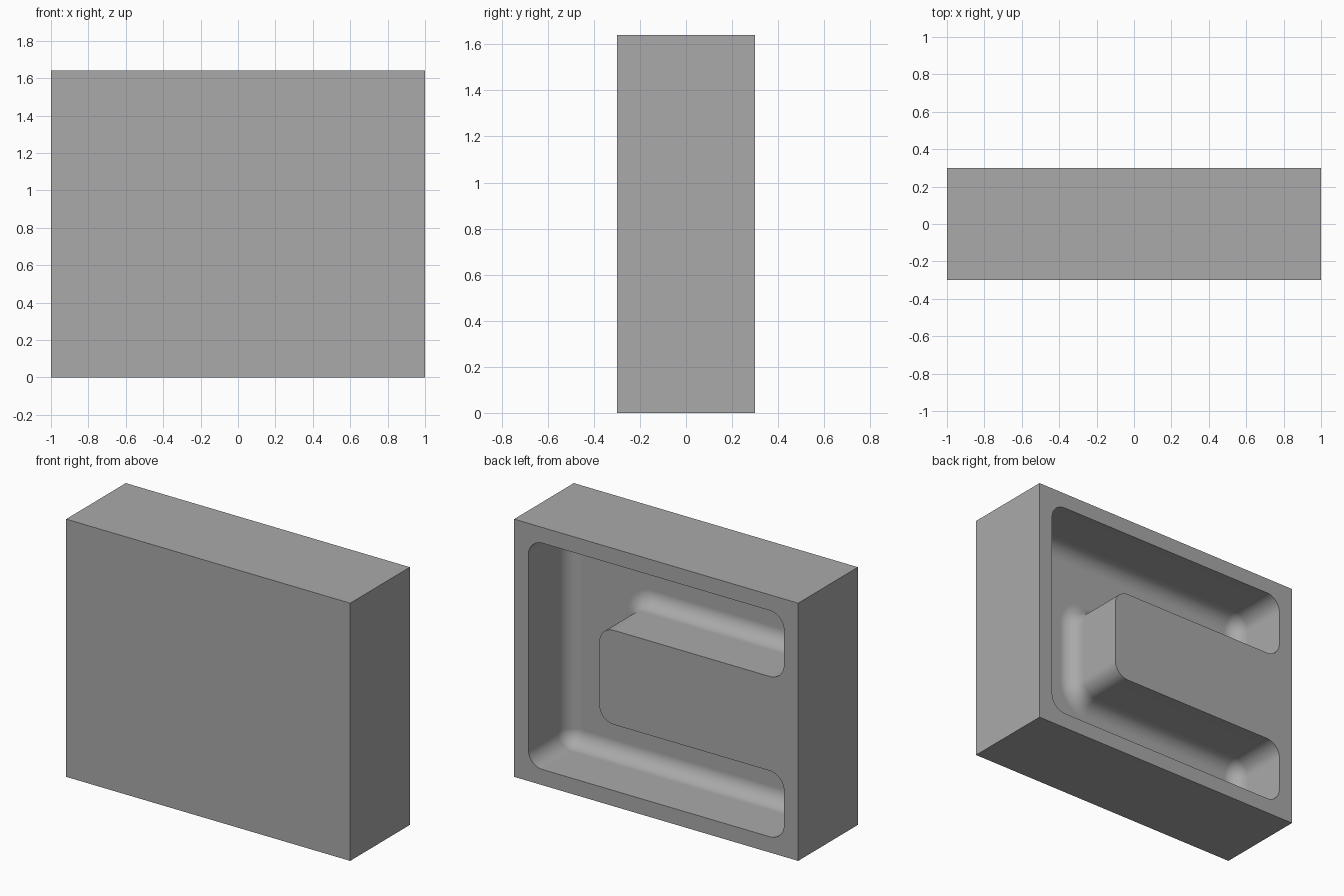
import bpy, bmesh
from math import sin, cos, pi, radians
from mathutils import Vector

cube = bpy.data.objects.get("Cube")
if cube:
    bpy.data.objects.remove(cube, do_unlink=True)

HALF_DEPTH, HEIGHT = 0.3, 1.64
POCKET_DEPTH, RADIUS, STEPS = 0.4, 0.1, 12

# C-shaped pocket outline in (x, z), wrapping round a raised tongue
CORNERS = [Vector(p) for p in (
    (0.9, 0.1), (0.9, 1.54), (-0.9, 1.54), (-0.9, 1.12),
    (0.4, 1.12), (0.4, 0.52), (-0.9, 0.52), (-0.9, 0.1))]


def outline(inset):
    """Pocket outline with rounded corners, shrunk by the inset."""
    points = []
    for i, corner in enumerate(CORNERS):
        d_in = (corner - CORNERS[i - 1]).normalized()
        d_out = (CORNERS[(i + 1) % len(CORNERS)] - corner).normalized()
        turn = 1 if d_in.cross(d_out) > 0 else -1
        centre = corner + (d_out - d_in) * RADIUS
        r = RADIUS - turn * inset
        for k in range(STEPS + 1):
            a = pi / 2 * k / STEPS
            points.append(centre + (d_in * sin(a) - d_out * cos(a)) * r)
    return points


def add_ring(bm, points, y):
    return [bm.verts.new((p.x, y, p.y)) for p in points]


def bridge(bm, a, b):
    for i in range(len(a)):
        j = (i + 1) % len(a)
        bm.faces.new((a[i], a[j], b[j], b[i]))


bm = bmesh.new()

# Outer block: front face and four sides
rect = [Vector(p) for p in ((-1, 0), (1, 0), (1, HEIGHT), (-1, HEIGHT))]
front = add_ring(bm, rect, -HALF_DEPTH)
back = add_ring(bm, rect, HALF_DEPTH)
bm.faces.new(front)
bridge(bm, front, back)

# Pocket: straight wall, then a quarter-round fillet down to the floor
mouth = add_ring(bm, outline(0), HALF_DEPTH)
ring = mouth
for k in range(STEPS + 1):
    a = pi / 2 * k / STEPS
    y = HALF_DEPTH - POCKET_DEPTH + RADIUS * (1 - sin(a))
    lower = add_ring(bm, outline(RADIUS * (1 - cos(a))), y)
    bridge(bm, ring, lower)
    ring = lower
bm.faces.new(ring)

# Back rim and tongue top, filled between the block edge and pocket mouth
rim_edges = [bm.edges.get((loop[i - 1], loop[i]))
             for loop in (back, mouth) for i in range(len(loop))]
bmesh.ops.triangle_fill(bm, edges=rim_edges, use_beauty=True)

bmesh.ops.remove_doubles(bm, verts=bm.verts[:], dist=0.0001)
bmesh.ops.recalc_face_normals(bm, faces=bm.faces[:])

mesh = bpy.data.meshes.new("pocketed_block")
bm.to_mesh(mesh)
bm.free()

# Plain grey material
grey = bpy.data.materials.new("grey")
grey.use_nodes = True
colour = (0.4, 0.4, 0.4, 1)
grey.diffuse_color = colour
grey.node_tree.nodes["Principled BSDF"].inputs["Base Color"].default_value = colour
mesh.materials.append(grey)

block = bpy.data.objects.new("pocketed_block", mesh)
bpy.context.collection.objects.link(block)
bpy.ops.object.select_all(action='DESELECT')
block.select_set(True)
bpy.context.view_layer.objects.active = block
bpy.ops.object.shade_smooth_by_angle(angle=radians(35))

# Keep the large flat faces flat next to the fillets
weighted = block.modifiers.new("flat_faces", 'WEIGHTED_NORMAL')
weighted.keep_sharp = True
